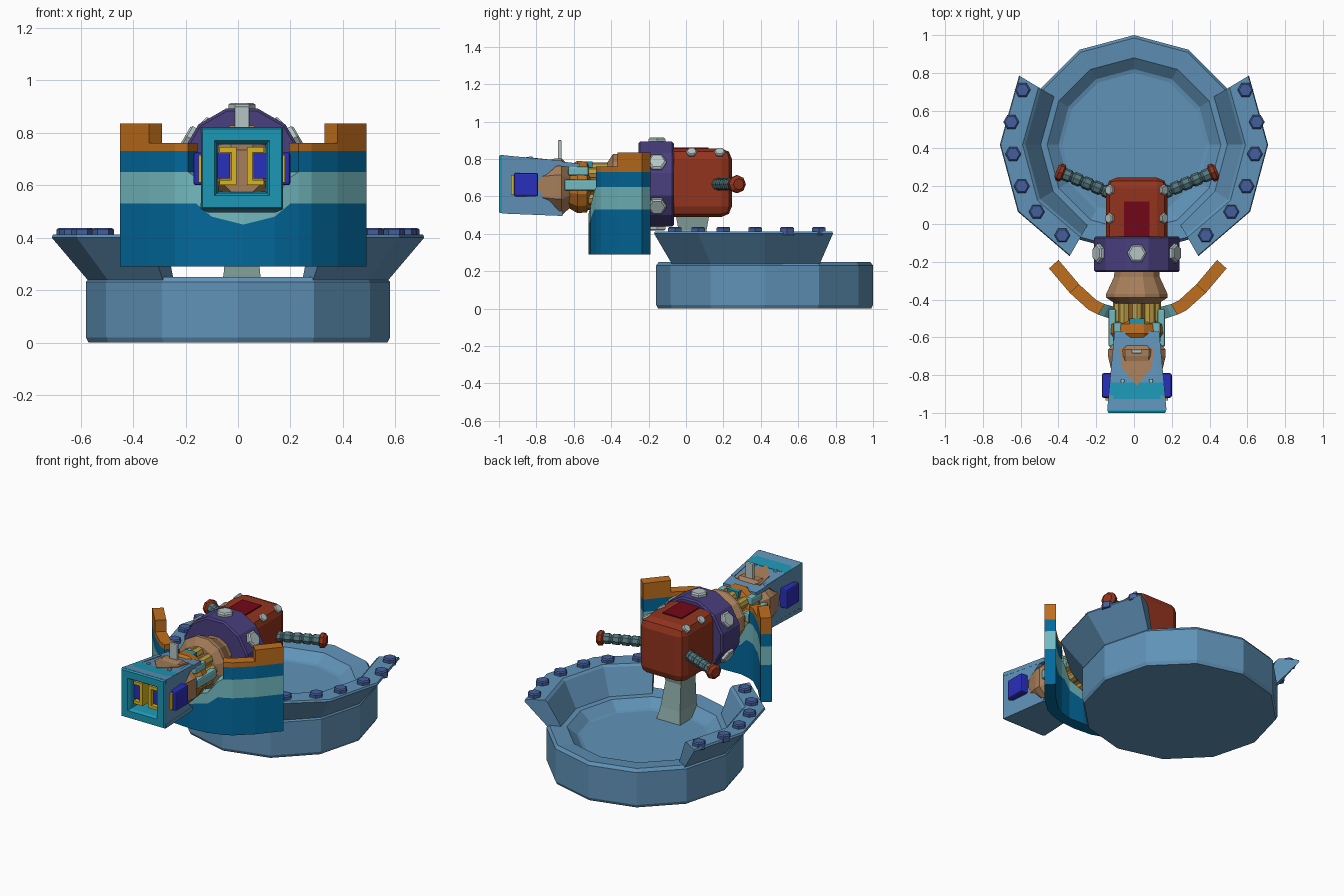
import bpy, bmesh, math
from mathutils import Vector

if "Cube" in bpy.data.objects:
    bpy.data.objects.remove(bpy.data.objects["Cube"])

CX, CZ = 0.015, 0.665   # gun axis


def mat(name, r, g, b):
    m = bpy.data.materials.new(name)
    m.diffuse_color = [(c / 255) ** 2.2 for c in (r, g, b)] + [1]
    m.use_nodes = True
    m.node_tree.nodes["Principled BSDF"].inputs["Base Color"].default_value = m.diffuse_color
    return m


STEEL = mat("steel_blue", 96, 145, 182)
BOLT = mat("bolt_blue", 70, 95, 155)
DEEP = mat("deep_blue", 10, 105, 155)
CYAN = mat("pale_cyan", 115, 185, 190)
TEAL = mat("teal", 35, 150, 180)
ORANGE = mat("orange", 190, 110, 35)
BROWN = mat("tan_brown", 165, 125, 90)
GOLD = mat("gold", 185, 155, 70)
PURPLE = mat("purple", 75, 65, 125)
RED = mat("rust_red", 145, 55, 35)
DARKRED = mat("dark_red", 115, 15, 30)
PALE = mat("pale_grey", 180, 195, 195)
GRIP = mat("grip_teal", 85, 120, 125)
STEM = mat("stem_green", 135, 165, 160)
BLUE = mat("bright_blue", 45, 50, 185)
YELLOW = mat("yellow", 215, 180, 35)


def loft(name, rings, m, loop=False, bevel=0):
    """Skin matching rings of points; cap the ends unless looped."""
    bm = bmesh.new()
    vs = [[bm.verts.new(p) for p in r] for r in rings]
    n, k = len(rings[0]), len(rings)
    for i in range(k if loop else k - 1):
        a, b = vs[i], vs[(i + 1) % k]
        for j in range(n):
            bm.faces.new((a[j], a[(j + 1) % n], b[(j + 1) % n], b[j]))
    if not loop:
        bm.faces.new(vs[0])
        bm.faces.new(vs[-1])
    bmesh.ops.recalc_face_normals(bm, faces=bm.faces)
    me = bpy.data.meshes.new(name)
    bm.to_mesh(me)
    bm.free()
    me.materials.append(m)
    ob = bpy.data.objects.new(name, me)
    bpy.context.collection.objects.link(ob)
    if bevel:
        md = ob.modifiers.new("bevel", 'BEVEL')
        md.width, md.segments = bevel, 2
    return ob


def lathe(name, prof, n, m, loc=(0, 0, 0), d=(0, 0, 1), phase=0.0, **kw):
    """Turned shape: prof is (radius, height) along direction d."""
    q = Vector(d).to_track_quat('Z', 'Y')
    ang = [phase + 2 * math.pi * i / n for i in range(n)]
    rings = [[q @ Vector((r * math.cos(a), r * math.sin(a), h)) + Vector(loc) for a in ang]
             for r, h in prof]
    return loft(name, rings, m, **kw)


def box(name, x, y, z, m, bevel=0):
    rings = [[(x[0], y[0], h), (x[1], y[0], h), (x[1], y[1], h), (x[0], y[1], h)] for h in z]
    return loft(name, rings, m, bevel=bevel)


def bolt(name, loc, d, r, h, m):
    lathe(name, [(r, -h), (r, h * 0.7), (r * 0.8, h)], 6, m, loc, d)


def frame(h, y, dx=0):
    return [(CX + sx * h, y, CZ + sz * h) for sx, sz in ((-1, -1), (1, -1), (1, 1), (-1, 1))]


# Round basin
lathe("basin", [(.57, 0), (.58, .02), (.58, .23), (.565, .25), (.46, .24), (.40, .19), (.38, .185)],
      12, STEEL, (0, .42, 0))

# Flared side walls with bolts on the rim
for s in (1, -1):
    rings = []
    for deg in (31, 0, -30, -60):
        a = math.radians(deg)
        k = .96 if deg == -60 else 1
        rings.append([(s * r * math.cos(a), .42 + r * math.sin(a), z) for r, z in
                      ((.57, .235), (.71 * k, .40), (.705 * k, .412), (.59 * k, .412), (.575 * k, .40), (.49, .235))])
    loft("flared_wall", rings, STEEL)
    for x, y in ((.59, .71), (.65, .54), (.64, .37), (.595, .2), (.515, .065), (.38, -.06)):
        bolt("wall_bolt", (s * x, y, .415), (0, 0, 1), .042, .022, BOLT)

# Pedestal stem
loft("pedestal", [[(CX - w, y0, z), (CX + w, y0, z), (CX + w, y1, z), (CX - w, y1, z)] for w, y0, y1, z in
                  ((.085, -.02, .16, .18), (.07, -.03, .14, .26), (.055, -.04, .11, .42), (.075, -.06, .13, .53))], STEM)

# Curved shield in coloured bands: x, y, then the band heights
shield = [(0, -.52, .29, .45, .51, .51, .51), (.12, -.51, .29, .48, .55, .55, .55),
          (.18, -.49, .29, .53, .63, .63, .63), (.21, -.48, .29, .53, .65, .73, .76),
          (.26, -.455, .29, .53, .65, .73, .76), (.36, -.365, .29, .53, .65, .73, .76),
          (.47, -.235, .29, .53, .65, .73, .76)]


def slab(s, p, z0, z1):
    t = min(1, p[0] / .3)
    ix, iy = p[0] - .05 * t, p[1] + .08 - .035 * t
    return [(.02 + s * p[0], p[1], z0), (.02 + s * p[0], p[1], z1),
            (.02 + s * ix, iy, z1), (.02 + s * ix, iy, z0)]


for s in (1, -1):
    for i, (nm, m) in enumerate((("lower", DEEP), ("middle", CYAN), ("upper", DEEP), ("cap", ORANGE))):
        loft("shield_" + nm, [slab(s, p, p[2 + i], p[3 + i]) for p in shield if p[3 + i] > p[2 + i]], m)
    loft("shield_end_post", [slab(s, p, .755, .835) for p in shield[-2:]], ORANGE)

# Collar ring with radial bolts
lathe("collar_ring", [(.17, -.255), (.225, -.255), (.235, -.245), (.235, -.075), (.225, -.065), (.17, -.065)],
      12, PURPLE, (CX, 0, CZ), (0, 1, 0), math.pi / 12)
for i in range(6):
    a = math.radians(30 + 60 * i)
    c, sn = math.cos(a), math.sin(a)
    bolt("ring_bolt", (CX + .225 * c, -.155, CZ + .225 * sn), (c, 0, sn), .052, .024, PALE)

# Rear housing
box("rear_housing", (CX - .162, CX + .162), (-.12, .245), (.49, .855), RED, .055)
box("top_panel", (CX - .068, CX + .068), (-.065, .12), (.82, .862), DARKRED)
for s in (1, -1):
    for y in (.03, .18):
        bolt("housing_bolt", (CX + s * .135, y, .828), (s, 0, 1), .03, .022, PALE)
    # Ribbed handles with end knobs
    d = Vector((s * .28, .115, 0)).normalized()
    prof = []
    for i in range(5):
        h = i * .058
        prof += [(.026, h), (.034, h + .01), (.034, h + .045), (.026, h + .055)]
    lathe("handle", prof, 8, GRIP, (CX + s * .13, .16, .665), d)
    lathe("handle_knob", [(.03, .275), (.048, .285), (.048, .305), (.03, .32)], 8, RED,
          (CX + s * .13, .16, .665), d)

# Barrel sections
lathe("barrel_collar", [(.12, -.22), (.125, -.28), (.168, -.37), (.168, -.39), (.12, -.42)], 12, BROWN,
      (CX, 0, CZ), (0, 1, 0), math.pi / 12)
lathe("barrel_core", [(.10, -.40), (.10, -.51), (.14, -.53), (.145, -.58), (.115, -.63), (.10, -.66)], 12, ORANGE,
      (CX, 0, .65), (0, 1, 0), math.pi / 12)
lathe("barrel_body", [(.10, -.60), (.165, -.665), (.165, -.70), (.14, -.80), (.09, -.88)], 8, BROWN,
      (CX, 0, .65), (0, 1, 0), math.pi / 8)
for i in range(8):
    a = math.pi * (.25 * i)
    lathe("barrel_rod", [(.032, -.53), (.032, -.40)], 8, GOLD,
          (CX + .095 * math.cos(a), 0, .655 + .095 * math.sin(a)), (0, 1, 0))
box("top_clip", (CX - .04, CX + .04), (-.545, -.5), (.74, .785), TEAL)
for s in (1, -1):
    xs = sorted((CX + s * .11, CX + s * .15))
    box("side_clamp", xs, (-.65, -.45), (.63, .69), CYAN, .01)
    box("side_clamp_upper", sorted((CX + s * .08, CX + s * .125)), (-.63, -.52), (.71, .76), CYAN, .01)

# Square muzzle frame
loft("muzzle_frame", [frame(.15, -1), frame(.155, -.99), frame(.142, -.84), frame(.09, -.84),
                      frame(.095, -.985), frame(.105, -1)], TEAL, loop=True)
# Notched side plates and long top and bottom plates
for s in (1, -1):
    poly = [(-.985, .82), (-.66, .79), (-.70, .755), (-.81, .66), (-.70, .545), (-.66, .50), (-.985, .51)]
    ox = [.157 - (y + 1) * .09 for y, z in poly]
    loft("muzzle_side", [[(CX + s * (x - o), y, z) for (y, z), x in zip(poly, ox)] for o in (0, .025)], STEEL)
    box("side_pod", sorted((CX + s * .12, CX + s * .185)), (-.92, -.79), (.60, .725), BLUE, .01)
    box("side_pod_strip", sorted((CX + s * .12, CX + s * .165)), (-.935, -.915), (.61, .715), YELLOW)
    bolt("top_rivet", (CX + s * .075, -.83, .806), (0, 0, 1), .012, .008, PALE)
    # Emitter brackets inside the muzzle
    box("emitter_bar", sorted((CX + s * .02, CX + s * .04)), (-.97, -.86), (.60, .745), YELLOW)
    for z in (.60, .725):
        box("emitter_arm", sorted((CX + s * .02, CX + s * .085)), (-.97, -.86), (z, z + .02), YELLOW)
    box("emitter_block", sorted((CX + s * .045, CX + s * .1)), (-.95, -.85), (.625, .72), BLUE)


def plate(name, z0, z1, t, yb):
    wb = .157 - (yb + 1) * .09
    loft(name, [[(CX - .157, -.985, z0 + o), (CX + .157, -.985, z0 + o),
                 (CX + wb, yb, z1 + o), (CX - wb, yb, z1 + o)] for o in (0, t)], STEEL)


plate("muzzle_top", .821, .775, -.025, -.57)
plate("muzzle_bottom", .508, .495, .025, -.66)
# Tan inlay and sight post on the top plate
loft("top_inlay", [[(CX + x, y, .821 - (y + .985) * .111 + o) for x, y in
                    ((-.09, -.65), (-.08, -.76), (0, -.855), (.08, -.76), (.09, -.65))] for o in (-.01, .004)], BROWN)
box("sight_post", (CX - .028, CX + .028), (-.685, -.665), (.77, .90), PALE, .005)
